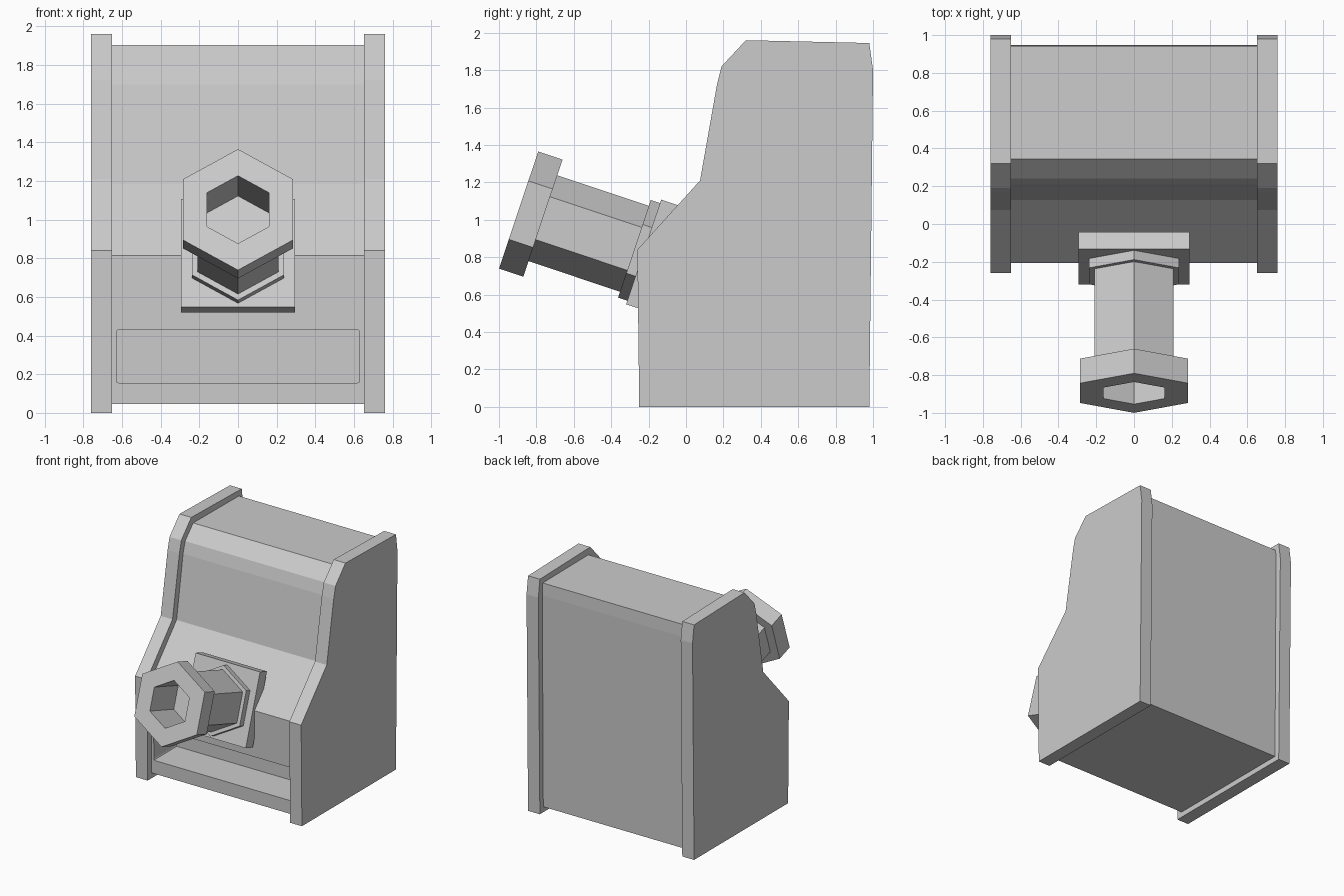
import bpy, bmesh, math
from mathutils import Vector, Matrix

if "Cube" in bpy.data.objects:
    bpy.data.objects.remove(bpy.data.objects["Cube"])

TILT = Matrix.Rotation(math.radians(71.5), 4, 'X')   # local z -> outward bolt axis
HEAD = Vector((0, -0.895, 1.052))                    # centre of bolt head front face


def extrude_profile(name, pts, x0, x1):
    """Solid made from a (y, z) outline swept along x."""
    bm = bmesh.new()
    face = bm.faces.new([bm.verts.new((x0, y, z)) for y, z in pts])
    ret = bmesh.ops.extrude_face_region(bm, geom=[face])
    moved = [v for v in ret['geom'] if isinstance(v, bmesh.types.BMVert)]
    bmesh.ops.translate(bm, verts=moved, vec=(x1 - x0, 0, 0))
    bmesh.ops.recalc_face_normals(bm, faces=bm.faces)
    me = bpy.data.meshes.new(name)
    bm.to_mesh(me)
    bm.free()
    ob = bpy.data.objects.new(name, me)
    bpy.context.collection.objects.link(ob)
    return ob


def bolt_matrix(t0, t1):
    """Placement along the bolt axis, distances measured inward from the head."""
    centre = HEAD + TILT @ Vector((0, 0, -(t0 + t1) / 2))
    return Matrix.Translation(centre) @ TILT


def hex_prism(name, r, t0, t1):
    bpy.ops.mesh.primitive_cylinder_add(vertices=6, radius=r, depth=t1 - t0)
    ob = bpy.context.object
    ob.name = name
    ob.matrix_world = bolt_matrix(t0, t1)
    return ob


def box(name, size, matrix):
    bpy.ops.mesh.primitive_cube_add(size=1)
    ob = bpy.context.object
    ob.name = name
    ob.data.transform(Matrix.Diagonal((*size, 1)))
    ob.matrix_world = matrix
    return ob


def cut(ob, cutter):
    mod = ob.modifiers.new("cut", 'BOOLEAN')
    mod.object = cutter
    mod.operation = 'DIFFERENCE'
    mod.solver = 'EXACT'
    bpy.context.view_layer.objects.active = ob
    bpy.ops.object.modifier_apply(modifier=mod.name)


# Side panels
panel = [(-0.25, 0), (0.98, 0), (1.0, 1.8), (0.98, 1.945), (0.32, 1.96),
         (0.19, 1.82), (0.165, 1.72), (0.075, 1.21), (-0.26, 0.84)]
extrude_profile("left_side_panel", panel, -0.76, -0.652)
extrude_profile("right_side_panel", panel, 0.652, 0.76)

# Inset body between the panels
body = extrude_profile("body", [
    (-0.2, 0.045), (0.935, 0.045), (0.948, 1.8), (0.943, 1.9), (0.345, 1.905),
    (0.24, 1.795), (0.213, 1.7), (0.128, 1.185), (-0.206, 0.815)], -0.655, 0.655)

# Tray opening in the lower front, with slightly rounded corners
tray = box("tray_cutter", (1.26, 0.6, 0.275), Matrix.Translation((0, -0.2, 0.293)))
bm = bmesh.new()
bm.from_mesh(tray.data)
long_edges = [e for e in bm.edges if abs(e.verts[0].co.y - e.verts[1].co.y) > 0.1]
bmesh.ops.bevel(bm, geom=long_edges, offset=0.012, segments=2, profile=0.5,
                affect='EDGES')
bm.to_mesh(tray.data)
bm.free()
cut(body, tray)

# Tilted hexagonal spout: mounting plate, collar, shaft and head
box("mounting_plate", (0.59, 0.59, 0.095), bolt_matrix(0.705, 0.80))
hex_prism("collar", 0.275, 0.653, 0.71)
shaft = hex_prism("shaft", 0.242, 0.13, 0.70)
head = hex_prism("head", 0.33, 0, 0.137)

# Hexagonal socket through the head into the shaft
socket = hex_prism("socket_cutter", 0.185, -0.1, 0.33)
bpy.context.view_layer.update()
cut(head, socket)
cut(shaft, socket)

for helper in (tray, socket):
    bpy.data.objects.remove(helper, do_unlink=True)
